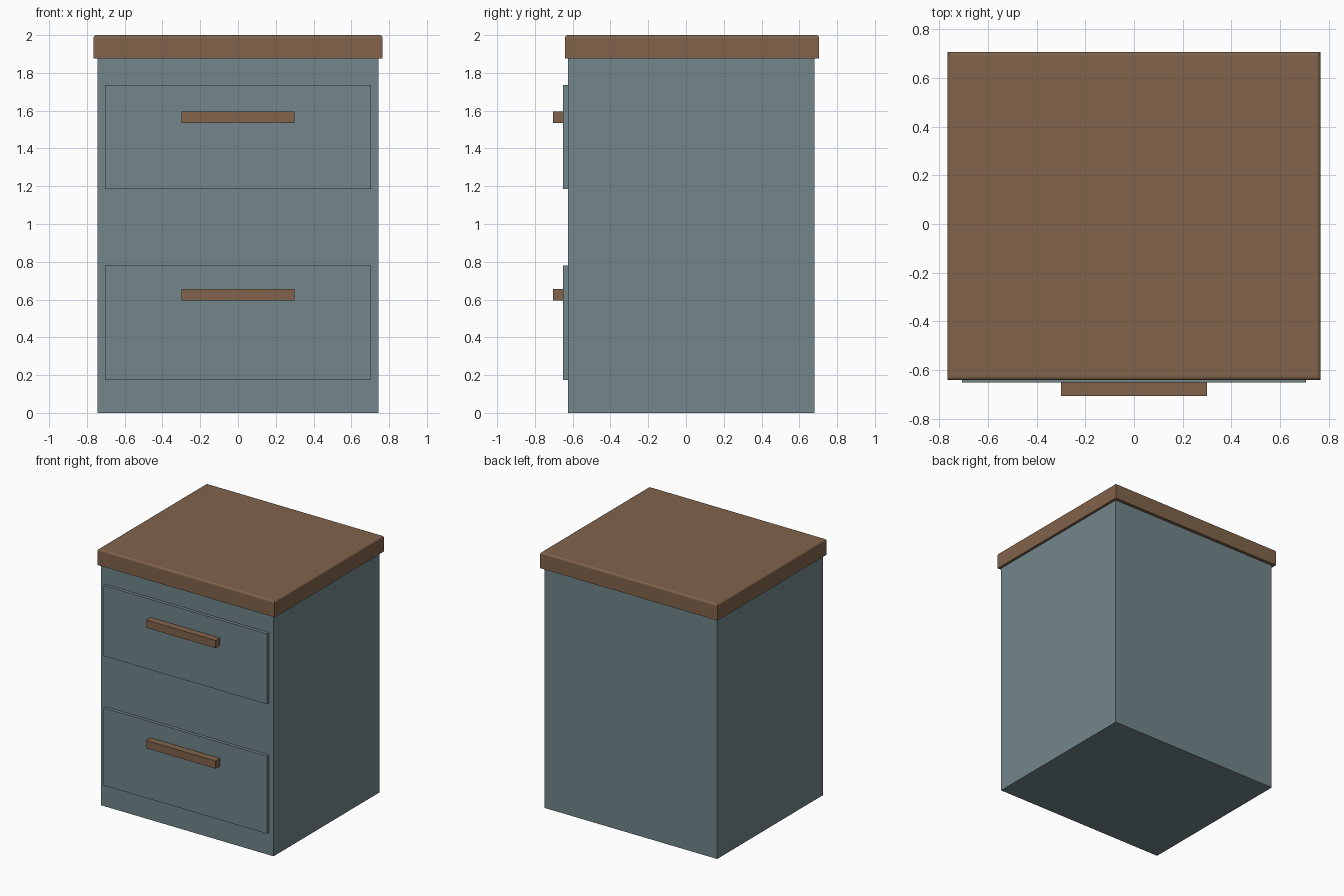
import bpy, bmesh

if "Cube" in bpy.data.objects:
    bpy.data.objects.remove(bpy.data.objects["Cube"])


def material(name, rgb):
    m = bpy.data.materials.new(name)
    m.diffuse_color = (*rgb, 1.0)
    m.use_nodes = True
    m.node_tree.nodes["Principled BSDF"].inputs["Base Color"].default_value = m.diffuse_color
    return m


paint = material("blue_grey_paint", (0.168, 0.238, 0.258))
wood = material("brown_wood", (0.218, 0.126, 0.070))


def box(name, half_x, y, z, mat, top_bevel=0.0):
    """Box centred on x, spanning the y and z ranges, optionally rounded along the top rim."""
    bm = bmesh.new()
    bmesh.ops.create_cube(bm, size=1.0)
    for v in bm.verts:
        v.co.x = half_x if v.co.x > 0 else -half_x
        v.co.y = y[1] if v.co.y > 0 else y[0]
        v.co.z = z[1] if v.co.z > 0 else z[0]
    if top_bevel:
        rim = [e for e in bm.edges if all(v.co.z > z[1] - 1e-5 for v in e.verts)]
        bmesh.ops.bevel(bm, geom=rim, offset=top_bevel, segments=3,
                        profile=0.5, affect='EDGES')
    mesh = bpy.data.meshes.new(name)
    bm.to_mesh(mesh)
    bm.free()
    mesh.materials.append(mat)
    obj = bpy.data.objects.new(name, mesh)
    bpy.context.collection.objects.link(obj)
    return obj


# cabinet carcass and overhanging wooden top
box("cabinet_body", 0.745, (-0.625, 0.68), (0.0, 1.875), paint)
box("table_top", 0.765, (-0.64, 0.705), (1.875, 2.0), wood, top_bevel=0.014)

# drawer fronts, each with a bar handle
drawers = (("upper", (1.185, 1.735), (1.535, 1.595)),
           ("lower", (0.175, 0.78), (0.595, 0.655)))
for label, front_z, handle_z in drawers:
    box(label + "_drawer_front", 0.705, (-0.65, -0.625), front_z, paint)
    box(label + "_drawer_handle", 0.30, (-0.705, -0.65), handle_z, wood)
